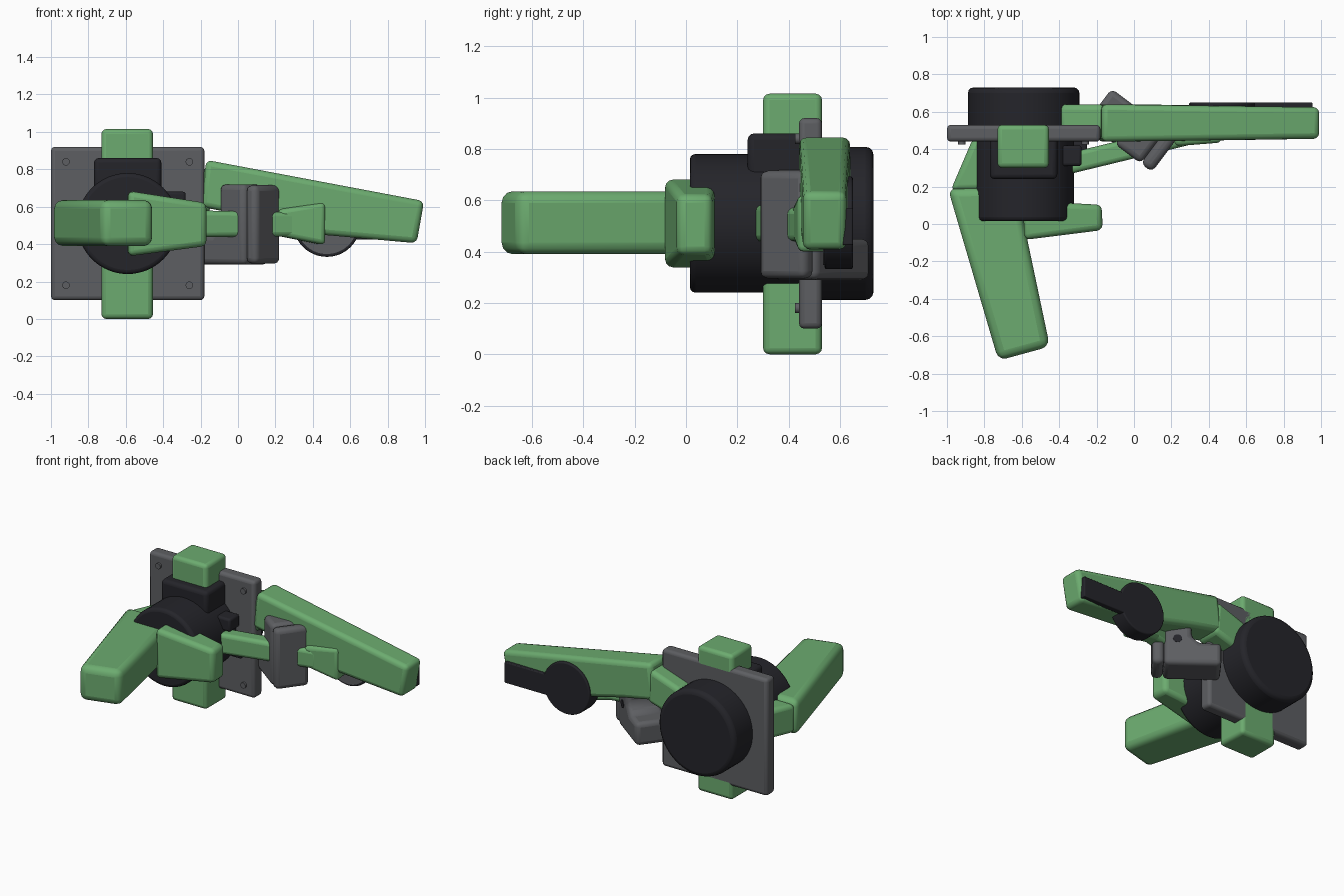
import bpy, bmesh, math
from mathutils import Vector

default = bpy.data.objects.get("Cube")
if default:
    bpy.data.objects.remove(default)


def material(name, rgb):
    m = bpy.data.materials.new(name)
    m.use_nodes = True
    m.diffuse_color = (*rgb, 1)
    m.node_tree.nodes["Principled BSDF"].inputs["Base Color"].default_value = (*rgb, 1)
    return m


GREEN = material("leaf green", (0.15, 0.41, 0.16))
GREY = material("mid grey", (0.11, 0.113, 0.122))
DARK = material("charcoal", (0.018, 0.018, 0.023))


def finish(name, bm, mat, bevel, turn=0):
    """Turn a bmesh into a bevelled, smooth shaded object."""
    bmesh.ops.recalc_face_normals(bm, faces=bm.faces)
    mesh = bpy.data.meshes.new(name)
    bm.to_mesh(mesh)
    bm.free()
    obj = bpy.data.objects.new(name, mesh)
    bpy.context.collection.objects.link(obj)
    mesh.materials.append(mat)
    obj.rotation_euler.z = turn
    if bevel:
        mod = obj.modifiers.new("Rounded edges", "BEVEL")
        mod.width = bevel
        mod.segments = 3
        mod.limit_method = "ANGLE"
    bpy.ops.object.select_all(action="DESELECT")
    obj.select_set(True)
    bpy.context.view_layer.objects.active = obj
    bpy.ops.object.shade_smooth_by_angle(angle=math.radians(35))
    return obj


def loft(name, ring_a, ring_b, mat, bevel, turn=0):
    """Join two matching outlines into a closed solid."""
    bm = bmesh.new()
    a = [bm.verts.new(p) for p in ring_a]
    b = [bm.verts.new(p) for p in ring_b]
    bm.faces.new(a)
    bm.faces.new(b)
    for i in range(len(a)):
        j = (i + 1) % len(a)
        bm.faces.new((a[i], a[j], b[j], b[i]))
    return finish(name, bm, mat, bevel, turn)


def side_prism(name, outline, y0, y1, mat, bevel, turn=0):
    return loft(name, [(x, y0, z) for x, z in outline],
                [(x, y1, z) for x, z in outline], mat, bevel, turn)


def plan_prism(name, outline, z0, z1, mat, bevel):
    return loft(name, [(x, y, z0) for x, y in outline],
                [(x, y, z1) for x, y in outline], mat, bevel)


def box(name, xs, ys, zs, mat, bevel, turn=0):
    outline = [(xs[0], zs[0]), (xs[1], zs[0]), (xs[1], zs[1]), (xs[0], zs[1])]
    return side_prism(name, outline, ys[0], ys[1], mat, bevel, turn)


def beam(name, start, end, size_a, size_b, mat, bevel):
    """Tapered bar; sizes are (horizontal width, height)."""
    start, end = Vector(start), Vector(end)
    side = (end - start).cross(Vector((0, 0, 1))).normalized()

    def ring(c, size):
        return [c + side * (sx * size[0] / 2) + Vector((0, 0, sz * size[1] / 2))
                for sx, sz in ((-1, -1), (1, -1), (1, 1), (-1, 1))]
    return loft(name, ring(start, size_a), ring(end, size_b), mat, bevel)


def drum(name, x, z, r, y0, y1, mat, bevel, sides=64, turn=0):
    ring = [(x + r * math.cos(t * math.tau / sides), z + r * math.sin(t * math.tau / sides))
            for t in range(sides)]
    return side_prism(name, ring, y0, y1, mat, bevel, turn)


# Mounting plate with four screws and the upright bar through it
PX, PZ = -0.59, 0.51
box("mounting_plate", (-1.0, -0.18), (0.44, 0.53), (0.10, 0.92), GREY, 0.022)
for sx in (-1, 1):
    for sz in (-1, 1):
        drum("plate_screw", PX + sx * 0.33, PZ + sz * 0.33, 0.02, 0.425, 0.45, GREY, 0, 16)
box("upright_bar", (-0.73, -0.455), (0.30, 0.53), (0.0, 1.015), GREEN, 0.025)

# Round housings on both sides of the plate
drum("rear_drum", PX, PZ, 0.298, 0.50, 0.73, DARK, 0.03)
drum("front_drum", PX, PZ, 0.27, 0.015, 0.46, DARK, 0.022)
box("top_housing", (-0.77, -0.41), (0.24, 0.48), (0.66, 0.86), DARK, 0.025)
box("side_catch", (-0.40, -0.28), (0.31, 0.42), (0.59, 0.68), DARK, 0.015)
box("side_pin", (-0.34, -0.25), (0.39, 0.44), (0.38, 0.50), DARK, 0.012)

# Front handle, its bent root and the short pointer
handle_outline = [(-0.995, 0.19), (-0.725, -0.73), (-0.45, -0.655), (-0.63, 0.20)]
handle = plan_prism("front_handle", handle_outline, 0.39, 0.635, GREEN, 0.045)
plan_prism("handle_root", [(-0.98, 0.18), (-0.86, 0.46), (-0.66, 0.46), (-0.72, 0.18)],
           0.41, 0.615, GREEN, 0.03)
beam("pointer_wedge", (-0.59, 0.02, 0.51), (-0.17, 0.035, 0.505),
     (0.21, 0.35), (0.135, 0.23), GREEN, 0.03)

# Long side lever with the joint behind the plate
side_prism("lever_joint", [(-0.41, 0.50), (-0.40, 0.73), (-0.16, 0.81), (-0.14, 0.58)],
           0.455, 0.64, GREEN, 0.03)
lever_outline = [(-0.20, 0.60), (-0.17, 0.85), (0.995, 0.63), (0.955, 0.405),
                 (0.45, 0.45), (0.05, 0.55)]
lever = side_prism("side_lever", lever_outline, 0.44, 0.64, GREEN, 0.03)
for v in lever.data.vertices:
    # slim the lever towards its tip
    k = 1 - 0.16 * max(0, v.co.x)
    v.co.y = 0.54 + (v.co.y - 0.54) * k

# Disc and strip on the back of the lever
drum("lever_disc", 0.475, 0.512, 0.18, 0.54, 0.65, DARK, 0.008)
drum("disc_face", 0.475, 0.512, 0.165, 0.533, 0.541, GREY, 0)
box("lever_strip", (0.47, 0.955), (0.61, 0.65), (0.425, 0.57), DARK, 0.006)

# Link bar running from the drum to the lever
beam("link_bar", (-0.36, 0.32, 0.51), (0.30, 0.48, 0.505), (0.11, 0.145), (0.11, 0.13), GREEN, 0.025)
beam("link_end", (0.21, 0.465, 0.515), (0.46, 0.50, 0.51), (0.10, 0.14), (0.13, 0.23), GREEN, 0.025)

# Angled clamp around the link bar
TURN = math.atan2(-0.6, 0.8)
side_prism("clamp_body", [(-0.53, 0.29), (-0.165, 0.29), (-0.165, 0.72), (-0.34, 0.72),
                          (-0.34, 0.50), (-0.39, 0.45), (-0.53, 0.45)],
           0.28, 0.507, GREY, 0.03, TURN)
box("clamp_cap", (-0.165, -0.09), (0.28, 0.507), (0.295, 0.715), GREY, 0.03, TURN)
drum("clamp_hole", -0.25, 0.47, 0.028, 0.50, 0.510, DARK, 0, 20, TURN)
